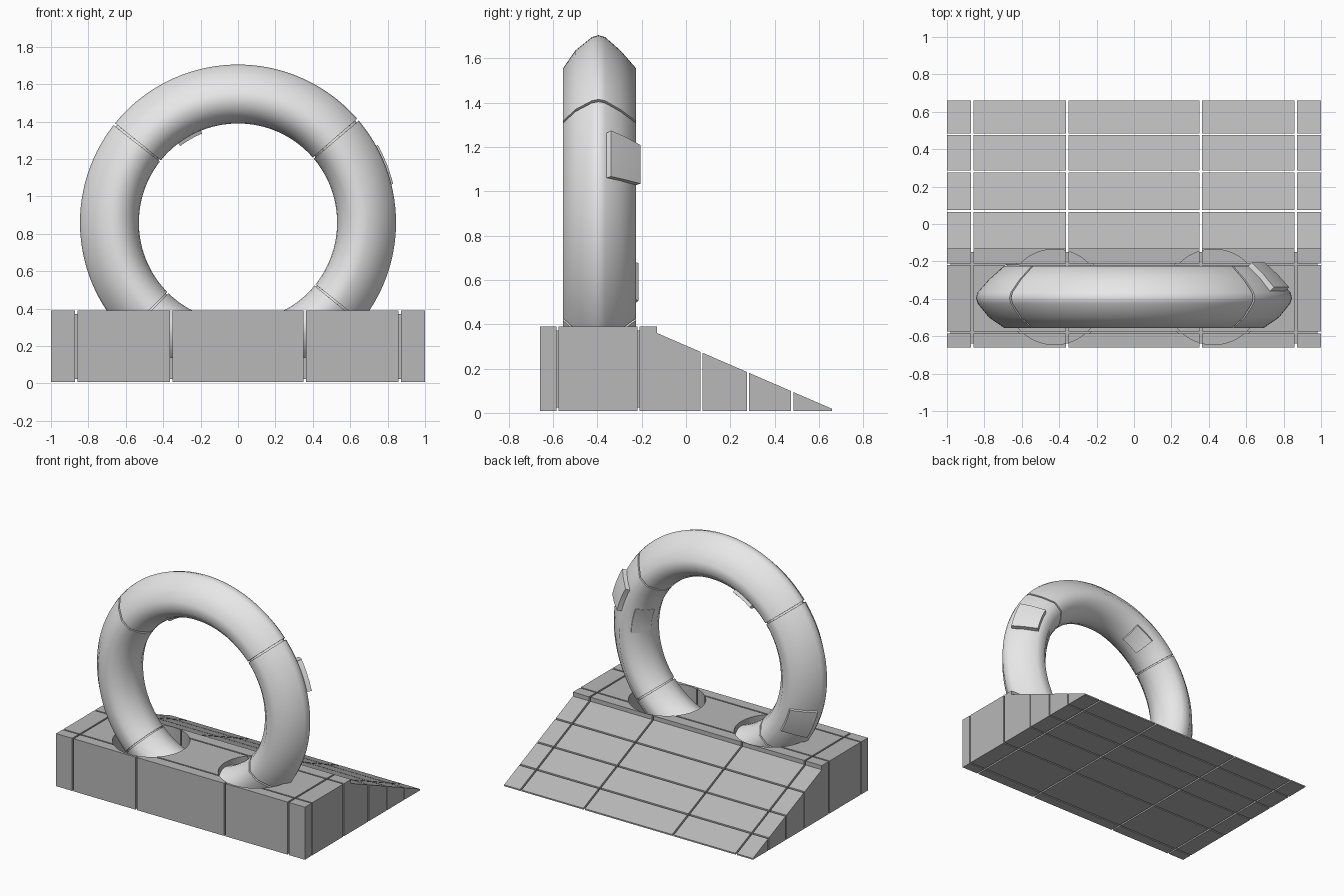
import bpy, bmesh, math

if "Cube" in bpy.data.objects:
    bpy.data.objects.remove(bpy.data.objects["Cube"])


def material(name, v):
    m = bpy.data.materials.new(name)
    m.diffuse_color = (v, v, v, 1)
    m.use_nodes = True
    m.node_tree.nodes["Principled BSDF"].inputs["Base Color"].default_value = m.diffuse_color
    return m


LIGHT = material("light grey", 0.8)
MID = material("mid grey", 0.48)
CZ = 0.86          # height of the ring centre
CY = -0.39         # depth of the ring centre


def finish(name, bm, mat, smooth=None):
    bmesh.ops.recalc_face_normals(bm, faces=bm.faces)
    me = bpy.data.meshes.new(name)
    bm.to_mesh(me)
    bm.free()
    ob = bpy.data.objects.new(name, me)
    bpy.context.collection.objects.link(ob)
    me.materials.append(mat)
    bpy.ops.object.select_all(action='DESELECT')
    ob.select_set(True)
    bpy.context.view_layer.objects.active = ob
    if smooth:
        bpy.ops.object.shade_smooth_by_angle(angle=math.radians(smooth))
    return ob


def prism(bm, profile, x0, x1):
    """Extrude a (y, z) profile along x."""
    a = [bm.verts.new((x0, y, z)) for y, z in profile]
    b = [bm.verts.new((x1, y, z)) for y, z in profile]
    bm.faces.new(a)
    bm.faces.new(b[::-1])
    for i in range(len(a)):
        j = (i + 1) % len(a)
        bm.faces.new((a[i], a[j], b[j], b[i]))


def revolve(bm, stations, closed):
    """Bridge (angle in degrees, (r, y) section) stations around the ring centre."""
    loops = []
    for ang, sec in stations:
        c, s = math.cos(math.radians(ang)), math.sin(math.radians(ang))
        loops.append([bm.verts.new((r * c, y, CZ + r * s)) for r, y in sec])
    n, k = len(loops), len(loops[0])
    for i in range(n if closed else n - 1):
        a, b = loops[i], loops[(i + 1) % n]
        for j in range(k):
            m = (j + 1) % k
            bm.faces.new((a[j], a[m], b[m], b[j]))
    if not closed:
        bm.faces.new(loops[0])
        bm.faces.new(loops[-1][::-1])


# ring with narrow seam grooves
section = [(0.845, -0.395), (0.836, -0.425), (0.775, -0.50), (0.695, -0.555),
           (0.62, -0.555), (0.56, -0.49), (0.535, -0.43), (0.53, -0.395),
           (0.535, -0.35), (0.56, -0.29), (0.62, -0.225), (0.695, -0.225),
           (0.775, -0.295), (0.836, -0.365)]
groove = [(0.665 + (r - 0.665) * 0.92, CY + (y - CY) * 0.92) for r, y in section]
seams = [40.6, 141.5, 225, 321]
stations = [(a, section) for a in range(0, 360, 3)
            if all(abs(a - s) > 1 for s in seams)]
for s in seams:
    stations += [(s - 0.45, section), (s - 0.44, groove),
                 (s + 0.44, groove), (s + 0.45, section)]
stations.sort(key=lambda t: t[0])
bm = bmesh.new()
revolve(bm, stations, True)
finish("ring", bm, LIGHT, 50)


# plates wrapped on the rear half of the ring
def ring_plate(name, path, dr, dy, a0, a1):
    sec = path + [(r + dr, y + dy) for r, y in reversed(path)]
    bm = bmesh.new()
    revolve(bm, [(a0 + (a1 - a0) * i / 6, sec) for i in range(7)], False)
    finish(name, bm, LIGHT, 25)


outer = [(0.825, -0.365), (0.765, -0.30), (0.69, -0.232)]
inner = [(0.54, -0.36), (0.565, -0.30), (0.615, -0.24)]
ring_plate("outer_plate_right", outer, 0.03, 0.027, 14, 29)
ring_plate("outer_plate_left", outer, 0.02, 0.018, 195, 210)
ring_plate("inner_plate_top", inner, -0.027, 0.014, 112, 127)
ring_plate("inner_plate_right", inner, -0.01, 0.006, 2, 20)


# base and ramp, split into panels by narrow gaps
def slope(y):
    return 0.36 - (y + 0.13) * (0.36 - 0.018) / 0.79


BOTTOM, TOP, STEP = 0.008, 0.39, -0.13
xs = [-1, -0.865, -0.357, 0.357, 0.865, 1]
ys = [-0.66, -0.58, -0.215, 0.07, 0.28, 0.48, 0.66]
bm = bmesh.new()
for j in range(len(ys) - 1):
    y0 = ys[j] + (0.005 if j else 0)
    y1 = ys[j + 1] - (0.005 if j < len(ys) - 2 else 0)
    profile = [(y0, BOTTOM), (y1, BOTTOM)]
    profile.append((y1, TOP if y1 < STEP else slope(y1)))
    if y0 < STEP < y1:
        profile += [(STEP, slope(STEP)), (STEP, TOP)]
    profile.append((y0, TOP if y0 < STEP else slope(y0)))
    for i in range(len(xs) - 1):
        prism(bm, profile, xs[i] + (0.006 if i else 0),
              xs[i + 1] - (0.006 if i < len(xs) - 2 else 0))
panels = finish("base_panels", bm, MID)

# core seen at the bottom of the block's gaps
bm = bmesh.new()
prism(bm, [(-0.64, 0.025), (-0.15, 0.025), (-0.15, 0.372), (-0.64, 0.372)], -0.98, 0.98)
core = finish("base_core", bm, MID)


# round sockets where the ring enters the base
def cut_sockets(ob, radius, floor):
    for sx in (-1, 1):
        bpy.ops.mesh.primitive_cylinder_add(vertices=64, radius=radius, depth=1,
                                            location=(sx * 0.425, CY, floor + 0.5))
        cutter = bpy.context.object
        cutter.hide_render = True
        mod = ob.modifiers.new("socket", 'BOOLEAN')
        mod.operation = 'DIFFERENCE'
        mod.solver = 'EXACT'
        mod.object = cutter
        bpy.context.view_layer.objects.active = ob
        bpy.ops.object.modifier_apply(modifier=mod.name)
        bpy.data.objects.remove(cutter)


cut_sockets(panels, 0.255, 0.16)
cut_sockets(core, 0.27, 0.14)
